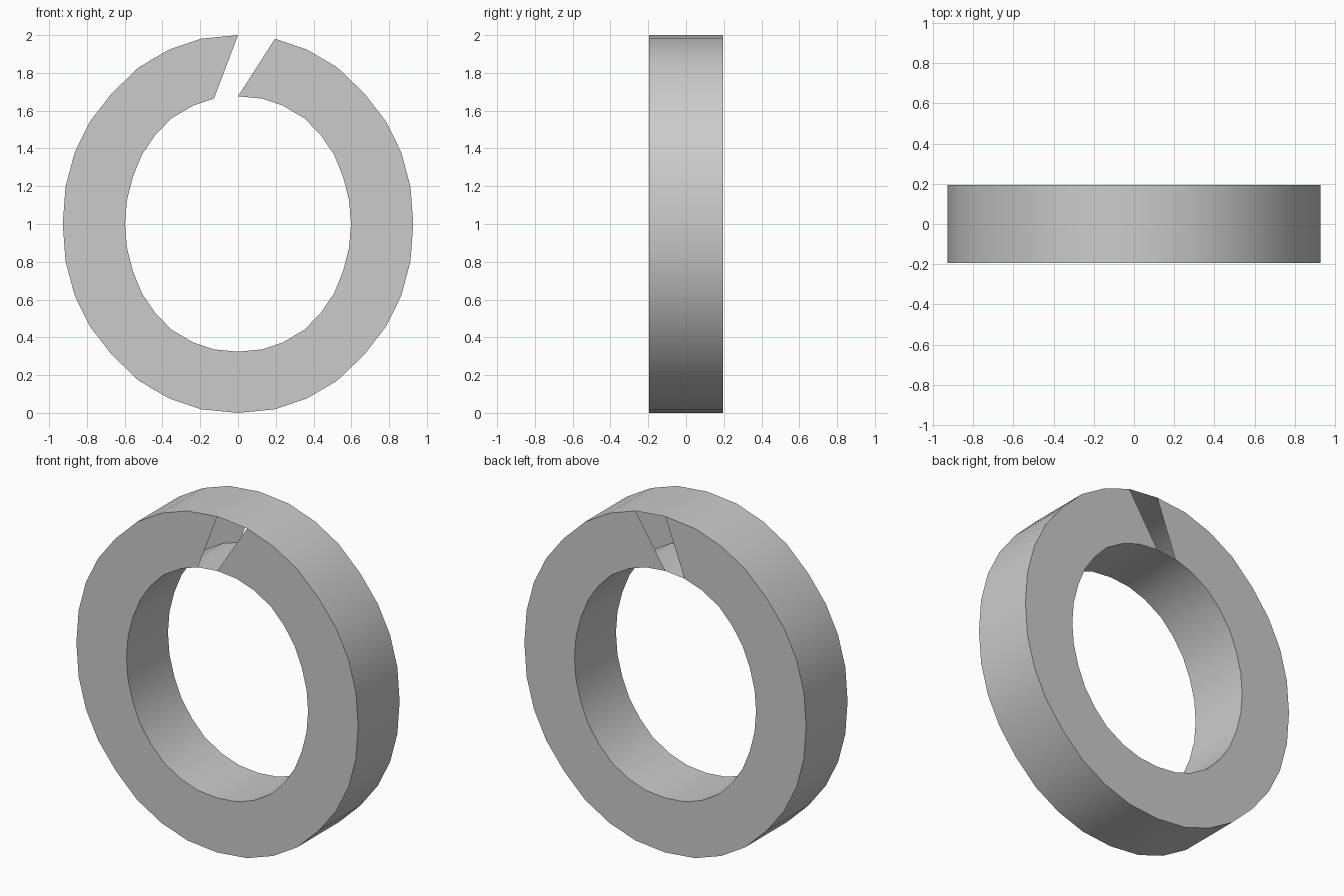
import bpy, bmesh

if "Cube" in bpy.data.objects:
    bpy.data.objects.remove(bpy.data.objects["Cube"])

HALF_WIDTH = 0.195
# Quarter profiles from the top (x = 0) round to the side, relative to the ring centre
OUTER = [(0, 1), (.196, .981), (.368, .922), (.527, .828), (.67, .69),
         (.784, .542), (.865, .378), (.913, .198), (.928, 0)]
INNER = [(0, .676), (.127, .664), (.238, .627), (.354, .558), (.44, .468),
         (.508, .368), (.556, .251), (.588, .127), (.598, 0)]


def full_loop(quarter):
    """Mirror a quarter profile into a closed clockwise loop of 32 points."""
    half = quarter + [(x, -z) for x, z in quarter[-2::-1]]
    return half + [(-x, z) for x, z in half[-2:0:-1]]


bm = bmesh.new()


def add_loop(quarter, y):
    return [bm.verts.new((x, y, 1 + z)) for x, z in full_loop(quarter)]


of, ob = add_loop(OUTER, -HALF_WIDTH), add_loop(OUTER, HALF_WIDTH)
inf, inb = add_loop(INNER, -HALF_WIDTH), add_loop(INNER, HALF_WIDTH)

n = len(of)
for i in range(n):
    j, h = (i + 1) % n, i - 1
    # Outer and inner bands run all the way round
    bm.faces.new((of[i], of[j], ob[j], ob[i])).smooth = True
    bm.faces.new((inf[i], inb[i], inb[j], inf[j])).smooth = True
    # Front and back walls leave one slanted slot open at the top
    if i > 0:
        bm.faces.new((of[i], inf[h], inf[i], of[j]))
        bm.faces.new((ob[i], ob[j], inb[i], inb[h]))

bmesh.ops.recalc_face_normals(bm, faces=bm.faces)
mesh = bpy.data.meshes.new("slotted_ring")
bm.to_mesh(mesh)
bm.free()
ring = bpy.data.objects.new("slotted_ring", mesh)
bpy.context.collection.objects.link(ring)

# Smooth bands with crisp rims
bpy.context.view_layer.objects.active = ring
ring.select_set(True)
bpy.ops.object.shade_smooth_by_angle(angle=0.6)
